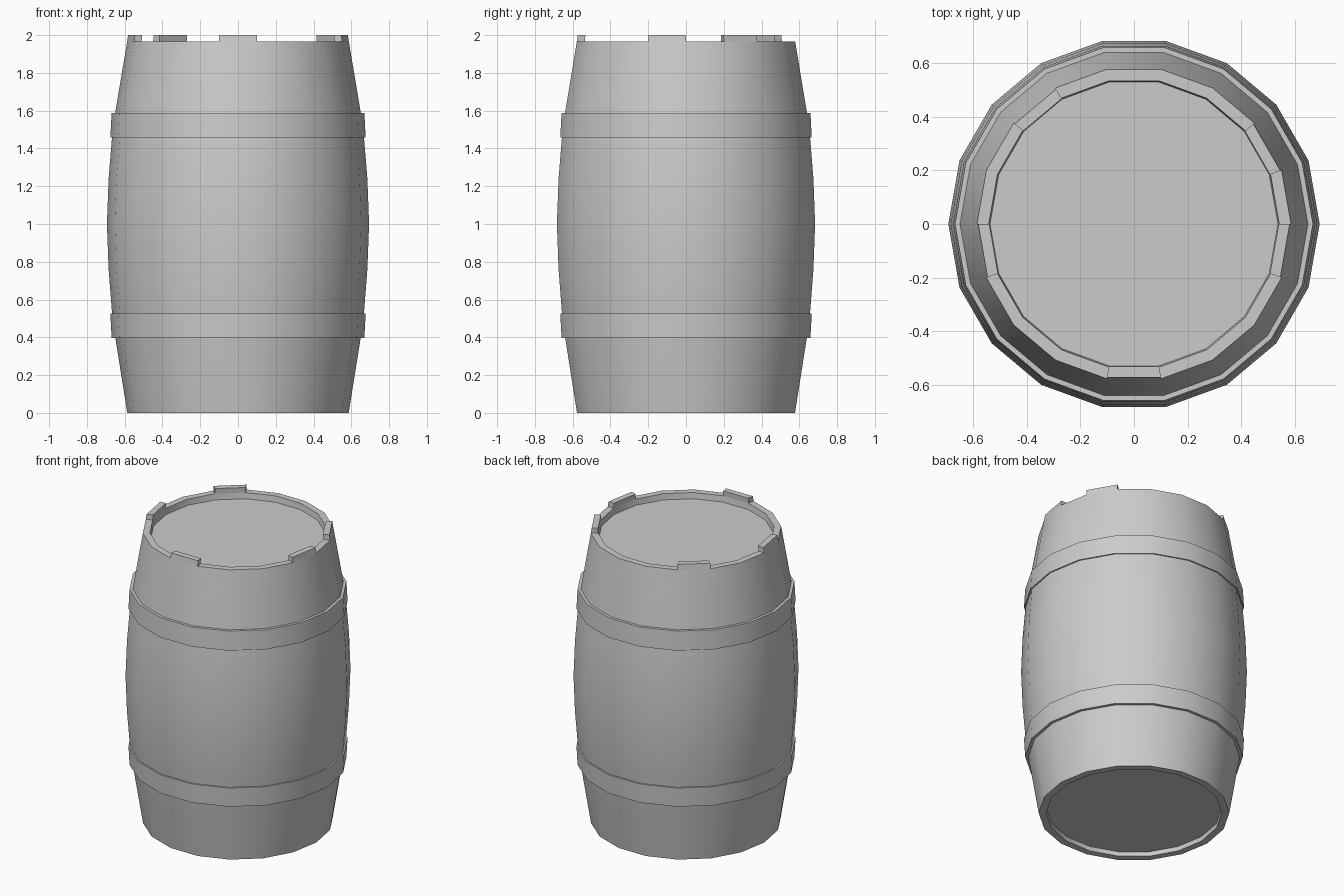
import bpy, bmesh
from math import cos, sin, radians

if "Cube" in bpy.data.objects:
    bpy.data.objects.remove(bpy.data.objects["Cube"])

SIDES = 18
STEP = 360 / SIDES


def ring_point(r, z, i):
    a = radians(i * STEP)
    return (r * cos(a), r * sin(a), z)


def finish(bm, name):
    bmesh.ops.recalc_face_normals(bm, faces=bm.faces)
    mesh = bpy.data.meshes.new(name)
    bm.to_mesh(mesh)
    bm.free()
    obj = bpy.data.objects.new(name, mesh)
    bpy.context.collection.objects.link(obj)
    bpy.ops.object.select_all(action='DESELECT')
    obj.select_set(True)
    bpy.context.view_layer.objects.active = obj
    bpy.ops.object.shade_smooth_by_angle(angle=radians(30))
    return obj


def lathe(name, profile, cap_ends=False, closed=False):
    bm = bmesh.new()
    rings = [[bm.verts.new(ring_point(r, z, i)) for i in range(SIDES)] for r, z in profile]
    pairs = list(zip(rings, rings[1:]))
    if closed:
        pairs.append((rings[-1], rings[0]))
    for a, b in pairs:
        for i in range(SIDES):
            j = (i + 1) % SIDES
            bm.faces.new((a[i], a[j], b[j], b[i]))
    if cap_ends:
        bm.faces.new(rings[0])
        bm.faces.new(rings[-1])
    return finish(bm, name)


# Bulging body with recessed bottom and lid
lathe("barrel_body", [
    (0.538, 0.03), (0.54, 0.0), (0.586, 0.0),
    (0.650, 0.40), (0.667, 0.53), (0.685, 0.76), (0.694, 1.0),
    (0.685, 1.24), (0.667, 1.46), (0.650, 1.59),
    (0.587, 1.965), (0.543, 1.965), (0.538, 1.925)], cap_ends=True)

# Two hoops, mirrored about the middle height
hoop = [(0.648, 0.397), (0.669, 0.397), (0.676, 0.527), (0.664, 0.527)]
lathe("lower_hoop", hoop, closed=True)
lathe("upper_hoop", [(r, 1.985 - z) for r, z in hoop], closed=True)

# Stave ends standing above the rim
bm = bmesh.new()
section = [(0.587, 1.965), (0.582, 2.0), (0.541, 2.0), (0.543, 1.965)]
for s in (1, 6, 9, 13, 17):
    a = [bm.verts.new(ring_point(r, z, s)) for r, z in section]
    b = [bm.verts.new(ring_point(r, z, s + 1)) for r, z in section]
    for k in range(4):
        m = (k + 1) % 4
        bm.faces.new((a[k], b[k], b[m], a[m]))
    bm.faces.new(a)
    bm.faces.new(b)
finish(bm, "raised_stave_ends")
